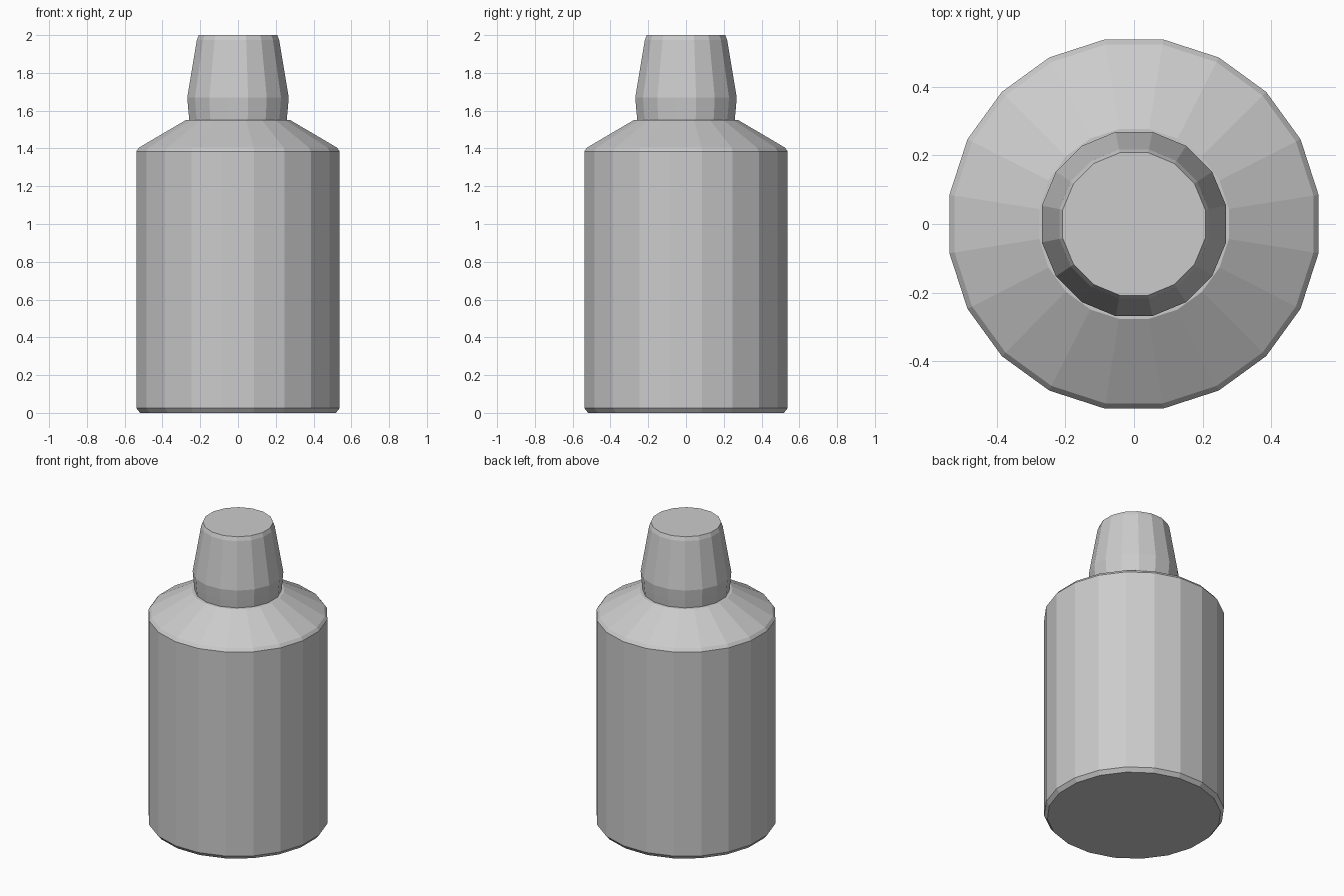
import bpy, bmesh, math

cube = bpy.data.objects.get("Cube")
if cube:
    bpy.data.objects.remove(cube, do_unlink=True)

grey = bpy.data.materials.new("plain_grey")
grey.use_nodes = True
colour = (0.6, 0.6, 0.6, 1)
grey.diffuse_color = colour
grey.node_tree.nodes["Principled BSDF"].inputs["Base Color"].default_value = colour


def lathe(name, profile, sides, turn=0.0):
    """Spin (radius, height) pairs into a closed, flat-shaded solid."""
    bm = bmesh.new()
    rings = []
    for r, z in profile:
        angles = [math.tau * (i + turn) / sides for i in range(sides)]
        rings.append([bm.verts.new((r * math.cos(a), r * math.sin(a), z)) for a in angles])
    for low, high in zip(rings, rings[1:]):
        for i in range(sides):
            j = (i + 1) % sides
            bm.faces.new((low[i], low[j], high[j], high[i]))
    bm.faces.new(rings[0][::-1])
    bm.faces.new(rings[-1])
    mesh = bpy.data.meshes.new(name)
    bm.to_mesh(mesh)
    bm.free()
    mesh.materials.append(grey)
    obj = bpy.data.objects.new(name, mesh)
    bpy.context.collection.objects.link(obj)
    return obj


# Cylindrical body with a worn bottom edge and sloping shoulder
lathe("bottle_body", [(0.525, 0), (0.545, 0.025), (0.545, 1.385),
                      (0.53, 1.405), (0.28, 1.55)], 20, 0.5)

# Tapered cap with a slightly wider band near its base
lathe("bottle_cap", [(0.262, 1.54), (0.268, 1.6), (0.274, 1.67),
                     (0.222, 1.975), (0.212, 2.0)], 16, 0.5)
